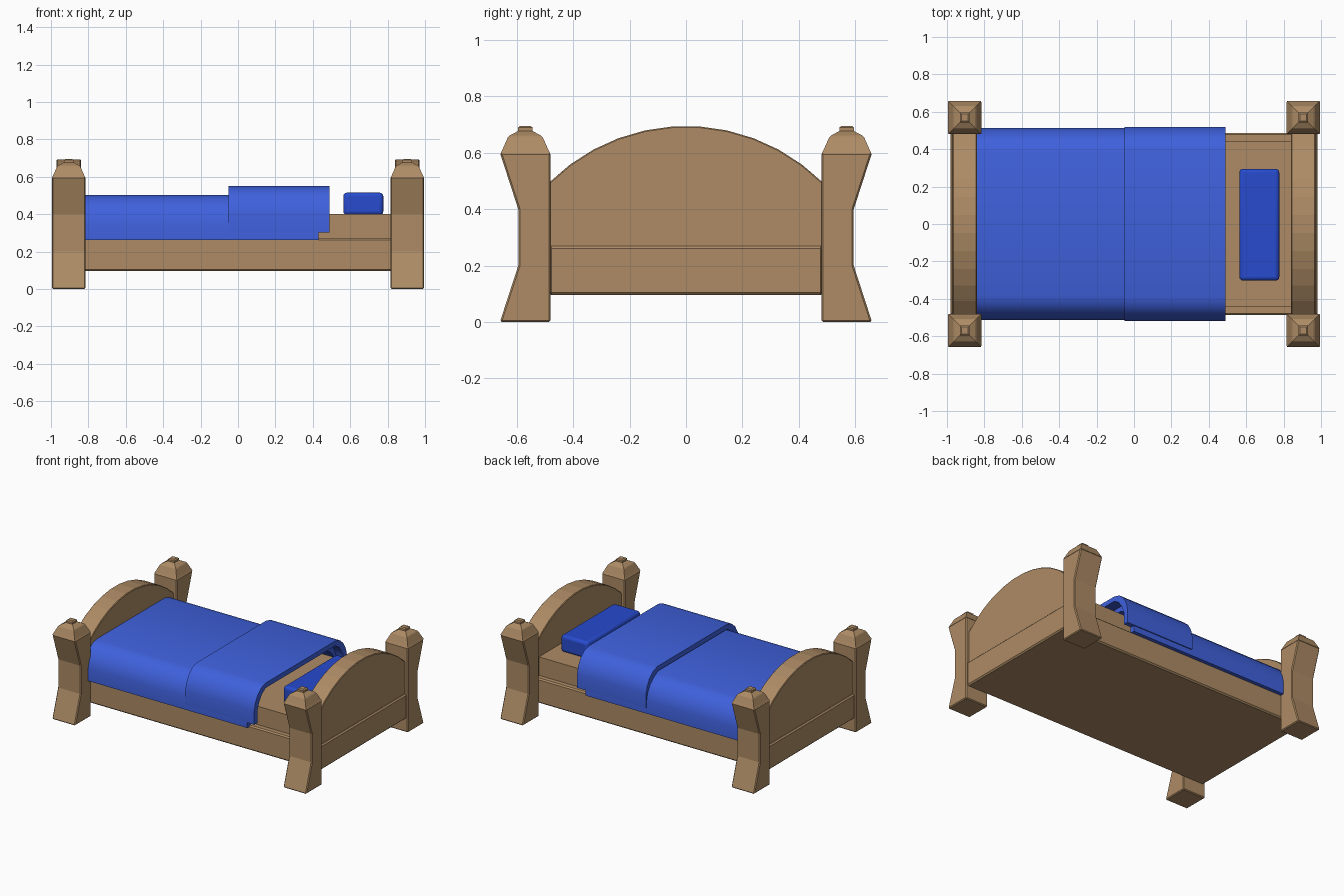
import bpy, bmesh, math

if "Cube" in bpy.data.objects:
    bpy.data.objects.remove(bpy.data.objects["Cube"])


def material(name, rgb):
    m = bpy.data.materials.new(name)
    m.diffuse_color = (*rgb, 1)
    m.use_nodes = True
    m.node_tree.nodes["Principled BSDF"].inputs["Base Color"].default_value = m.diffuse_color
    return m


wood = material("wood", (0.42, 0.26, 0.13))
blue = material("blanket_blue", (0.05, 0.12, 0.72))
deep = material("pillow_blue", (0.02, 0.07, 0.62))


def finish(name, bm, mat, bevel=0, segments=1, smooth=None):
    bmesh.ops.recalc_face_normals(bm, faces=bm.faces)
    me = bpy.data.meshes.new(name)
    bm.to_mesh(me)
    bm.free()
    ob = bpy.data.objects.new(name, me)
    bpy.context.collection.objects.link(ob)
    me.materials.append(mat)
    if bevel:
        b = ob.modifiers.new("bevel", "BEVEL")
        b.width, b.segments, b.limit_method = bevel, segments, "ANGLE"
        b.angle_limit = math.radians(40)
    if smooth:
        bpy.ops.object.select_all(action="DESELECT")
        bpy.context.view_layer.objects.active = ob
        ob.select_set(True)
        bpy.ops.object.shade_smooth_by_angle(angle=math.radians(smooth))
    return ob


def extrude_x(name, profile, x0, x1, mat, **kw):
    """Extrude a closed (y, z) outline from x0 to x1."""
    bm = bmesh.new()
    f = bm.faces.new([bm.verts.new((x0, y, z)) for y, z in profile])
    ext = bmesh.ops.extrude_face_region(bm, geom=[f])["geom"]
    verts = [v for v in ext if isinstance(v, bmesh.types.BMVert)]
    bmesh.ops.translate(bm, verts=verts, vec=(x1 - x0, 0, 0))
    return finish(name, bm, mat, **kw)


def box(name, x0, x1, y0, y1, z0, z1, mat, **kw):
    return extrude_x(name, [(y0, z0), (y1, z0), (y1, z1), (y0, z1)], x0, x1, mat, **kw)


def stacked_cap(name, cx, cy, levels, mat):
    """Square rings (half size, z) joined into a stepped finial."""
    bm = bmesh.new()
    rings = [[bm.verts.new((cx + sx * h, cy + sy * h, z))
              for sx, sy in ((-1, -1), (1, -1), (1, 1), (-1, 1))] for h, z in levels]
    for a, b in zip(rings, rings[1:]):
        for i in range(4):
            j = (i + 1) % 4
            bm.faces.new((a[i], a[j], b[j], b[i]))
    bm.faces.new(rings[0][::-1])
    bm.faces.new(rings[-1])
    return finish(name, bm, mat)


# Corner posts, waisted on the outer side, with stepped caps
waist = [(.48, 0), (.66, 0), (.595, .2), (.595, .4), (.66, .6), (.48, .6)]
cap = [(.088, .598), (.082, .61), (.062, .655), (.056, .661), (.03, .675),
       (.026, .677), (.026, .69), (.018, .696)]
for end, sx in (("foot", -1), ("head", 1)):
    for side, sy in (("front", -1), ("back", 1)):
        extrude_x(f"{end}_{side}_post", [(y * sy, z) for y, z in waist],
                  sx * .905 - .09, sx * .905 + .09, wood, bevel=.006)
        stacked_cap(f"{end}_{side}_post_cap", sx * .905, sy * .57, cap, wood)

# Bed frame and mattress
box("bed_frame", -.982, .982, -.487, .487, .095, .27, wood, bevel=.009)
box("mattress", -.85, .85, -.445, .445, .26, .4, wood)

# Arched head and foot boards
R = .688
half = math.asin(.485 / R)
arch = [(R * math.sin(t), .695 - R + R * math.cos(t))
        for t in (half * (1 - 2 * i / 11) for i in range(12))]
board = [(-.485, .26), (.485, .26)] + arch
for name, s in (("footboard", -1), ("headboard", 1)):
    extrude_x(name, board, s * .905 - .065, s * .905 + .065, wood, bevel=.004)


# Draped blanket and its folded-back top layer
def drape(name, x0, x1, bottom, top, width, thick):
    d = top - .5
    side = [(.0, bottom), (.0, .35 + d), (.012, .40 + d), (.04, .45 + d),
            (.08, .485 + d), (.13, .5 + d)]
    inner = [(thick, bottom), (thick, .34 + d), (thick + .02, .39 + d),
             (thick + .05, .435 + d), (.13, top - thick)]
    right = [(width - i, z) for i, z in side]
    left = [(-y, z) for y, z in reversed(right)]
    in_right = [(width - i, z) for i, z in inner]
    in_left = [(-y, z) for y, z in reversed(in_right)]
    return extrude_x(name, right + left + in_left[::-1] + in_right[::-1],
                     x0, x1, blue, smooth=35)


drape("blanket", -.845, .43, .262, .502, .512, .035)
drape("blanket_fold", -.05, .49, .303, .55, .519, .035)

# Pillow
box("pillow", .563, .777, -.303, .295, .395, .515, deep, bevel=.02, segments=3, smooth=40)
